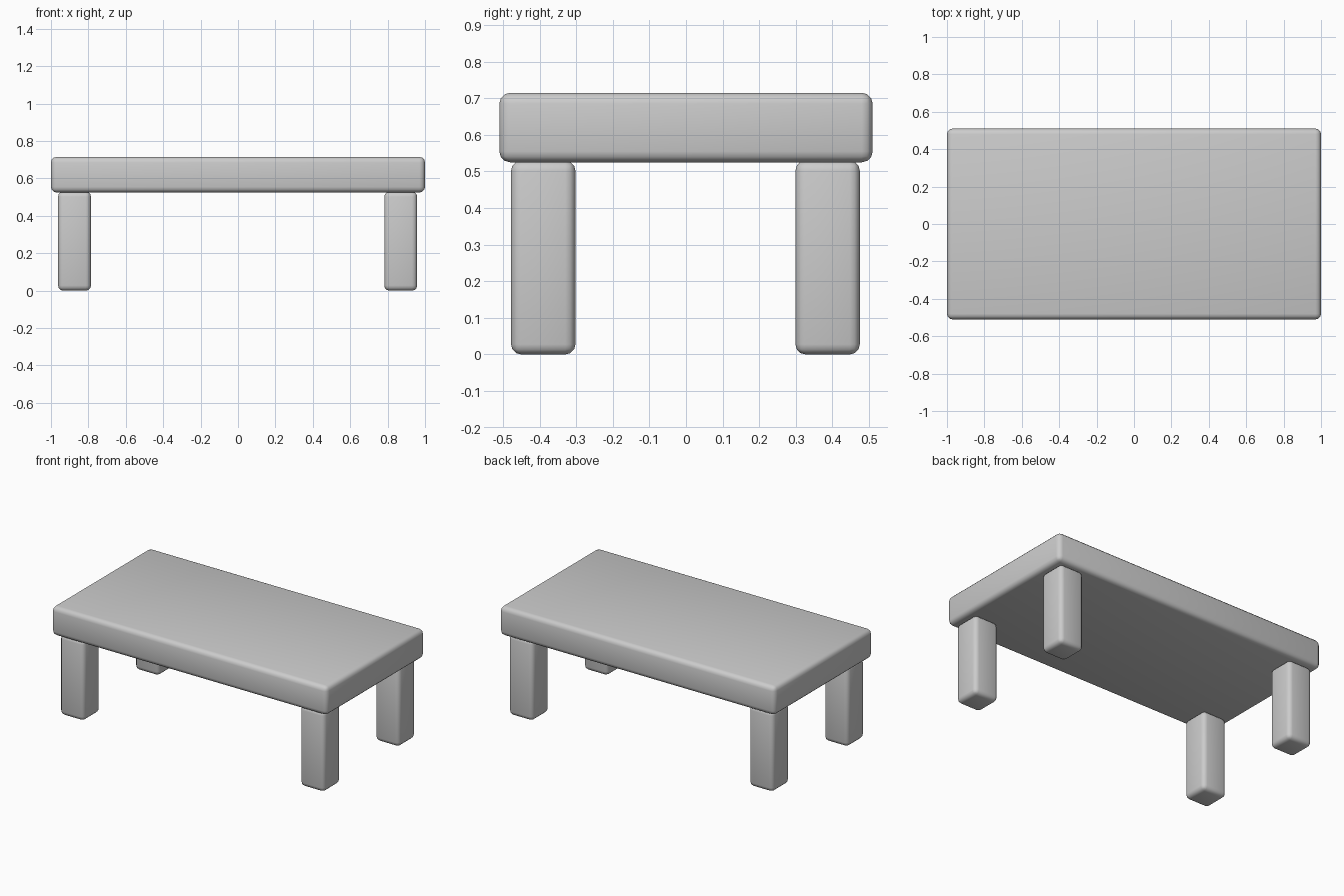
import bpy

if "Cube" in bpy.data.objects:
    bpy.data.objects.remove(bpy.data.objects["Cube"])


def rounded_box(name, size, center, radius):
    """Box with softly rounded edges and smooth shading."""
    bpy.ops.mesh.primitive_cube_add(size=1, location=center)
    obj = bpy.context.object
    obj.name = name
    obj.scale = size
    bpy.ops.object.transform_apply(location=False, rotation=False, scale=True)
    bevel = obj.modifiers.new("rounded_edges", 'BEVEL')
    bevel.width = radius
    bevel.segments = 3
    bpy.ops.object.modifier_apply(modifier=bevel.name)
    bpy.ops.object.shade_smooth()
    return obj


# Thick table top
rounded_box("table_top", (2.0, 1.02, 0.19), (0, 0, 0.62), 0.03)

# Four square legs, set in slightly from the corners
LEG_HEIGHT = 0.53
for side, x in (("left", -0.874), ("right", 0.87)):
    for end, y in (("front", -0.39), ("back", 0.387)):
        rounded_box(f"{end}_{side}_leg", (0.176, 0.176, LEG_HEIGHT),
                    (x, y, LEG_HEIGHT / 2), 0.028)
